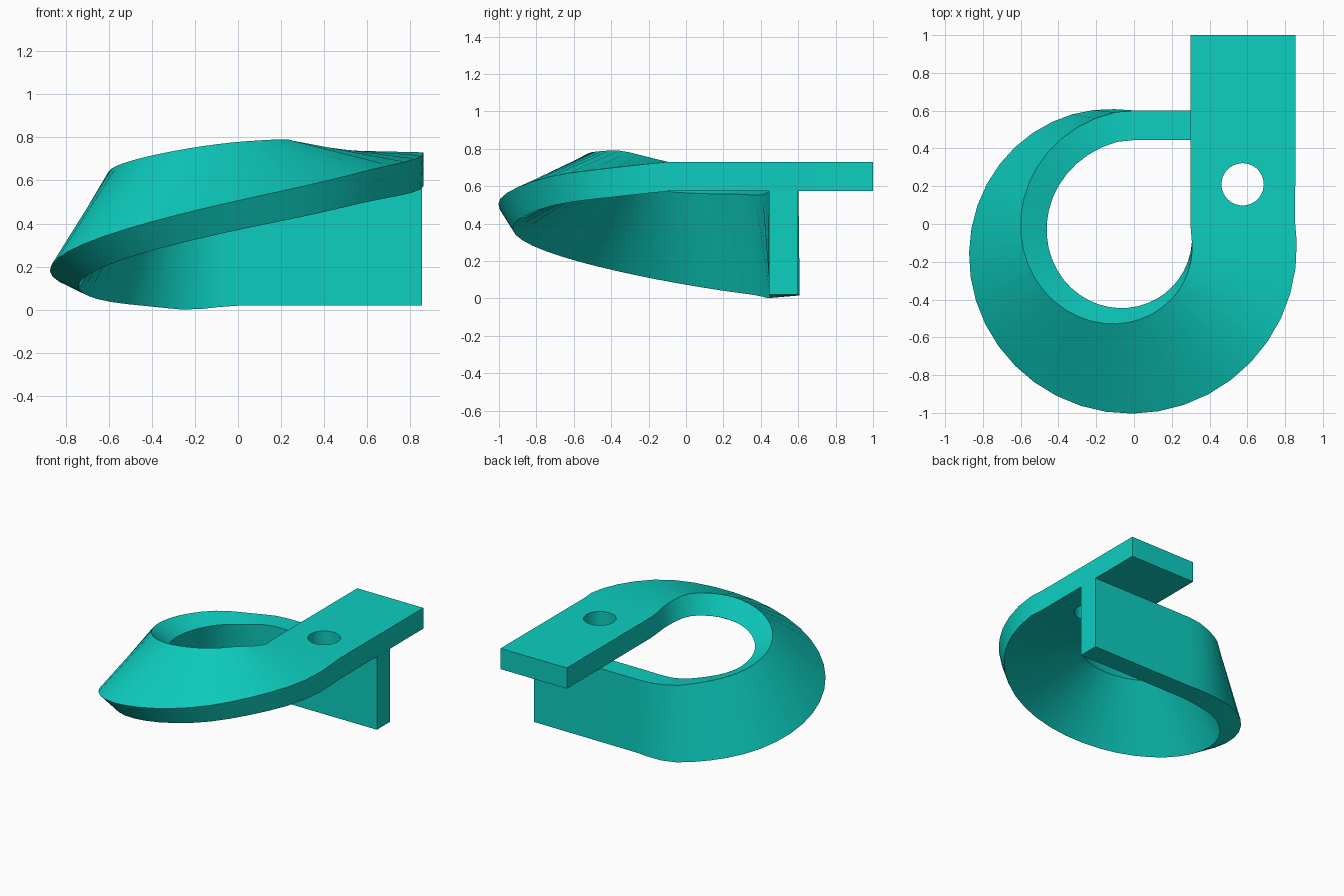
import bpy, bmesh, math
from mathutils import Vector

if "Cube" in bpy.data.objects:
    bpy.data.objects.remove(bpy.data.objects["Cube"])

W, T = 0.555, 0.157            # strip width and thickness
CENTRE, R = Vector((-0.04, -0.10)), 0.624   # circle followed by the strip's middle
A0, A1 = 9.2, -273.7           # start and end angle on that circle
Z0, Z1 = 0.652, 0.2975
STEPS = 32

teal = bpy.data.materials.new("teal")
teal.diffuse_color = (0.004, 0.62, 0.53, 1)
teal.use_nodes = True
teal.node_tree.nodes["Principled BSDF"].inputs["Base Color"].default_value = teal.diffuse_color


def section(bm, pos, heading, tilt):
    """Four corners of the rectangular strip at one station."""
    n = Vector((math.cos(heading), math.sin(heading), 0))
    up = Vector((0, 0, 1))
    a = n * math.cos(tilt) - up * math.sin(tilt)
    b = n * math.sin(tilt) + up * math.cos(tilt)
    return [bm.verts.new(pos + a * (i * W / 2) + b * (j * T / 2))
            for i, j in ((1, 1), (-1, 1), (-1, -1), (1, -1))]


# Strip: flat arm, twisting loop, upright arm, as one sweep
bm = bmesh.new()
rings = [section(bm, Vector((0.577, 1.0, Z0)), 0, 0)]
for k in range(STEPS + 1):
    s = k / STEPS
    ang = A0 + (A1 - A0) * s
    heading = max(-270, min(0, ang))
    xy = CENTRE + R * Vector((math.cos(math.radians(ang)), math.sin(math.radians(ang))))
    ease = s ** 3 * (10 - 15 * s + 6 * s * s)
    z = Z0 + (Z1 - Z0) * ease
    z += 0.010 * math.exp(-((s - 0.18) / 0.06) ** 2)    # slight rise after the flat arm
    z -= 0.014 * math.exp(-((s - 0.92) / 0.05) ** 2)    # slight dip before the upright arm
    rings.append(section(bm, Vector((xy.x, xy.y, z)),
                         math.radians(heading), math.radians(-heading / 3)))
rings.append(section(bm, Vector((0.855, 0.521, Z1)), math.radians(-270), math.radians(90)))
for r0, r1 in zip(rings, rings[1:]):
    for i in range(4):
        j = (i + 1) % 4
        bm.faces.new((r0[i], r0[j], r1[j], r1[i]))
bm.faces.new(rings[0])
bm.faces.new(rings[-1])
bmesh.ops.recalc_face_normals(bm, faces=bm.faces)
mesh = bpy.data.meshes.new("twisted_bracket")
bm.to_mesh(mesh)
bm.free()
bracket = bpy.data.objects.new("twisted_bracket", mesh)
bpy.context.collection.objects.link(bracket)
mesh.materials.append(teal)

# Round bolt hole through the flat arm
bpy.ops.mesh.primitive_cylinder_add(vertices=40, radius=0.112, depth=0.3,
                                    location=(0.575, 0.21, Z0))
cutter = bpy.context.object
cutter.name = "hole_cutter"
cutter.data.materials.append(teal)
cutter.hide_render = True
cut = bracket.modifiers.new("hole", 'BOOLEAN')
cut.operation = 'DIFFERENCE'
cut.solver = 'EXACT'
cut.object = cutter

bpy.ops.object.select_all(action='DESELECT')
bracket.select_set(True)
bpy.context.view_layer.objects.active = bracket
bpy.ops.object.modifier_apply(modifier="hole")
bpy.data.objects.remove(cutter)
bpy.ops.object.shade_smooth_by_angle(angle=math.radians(30))
